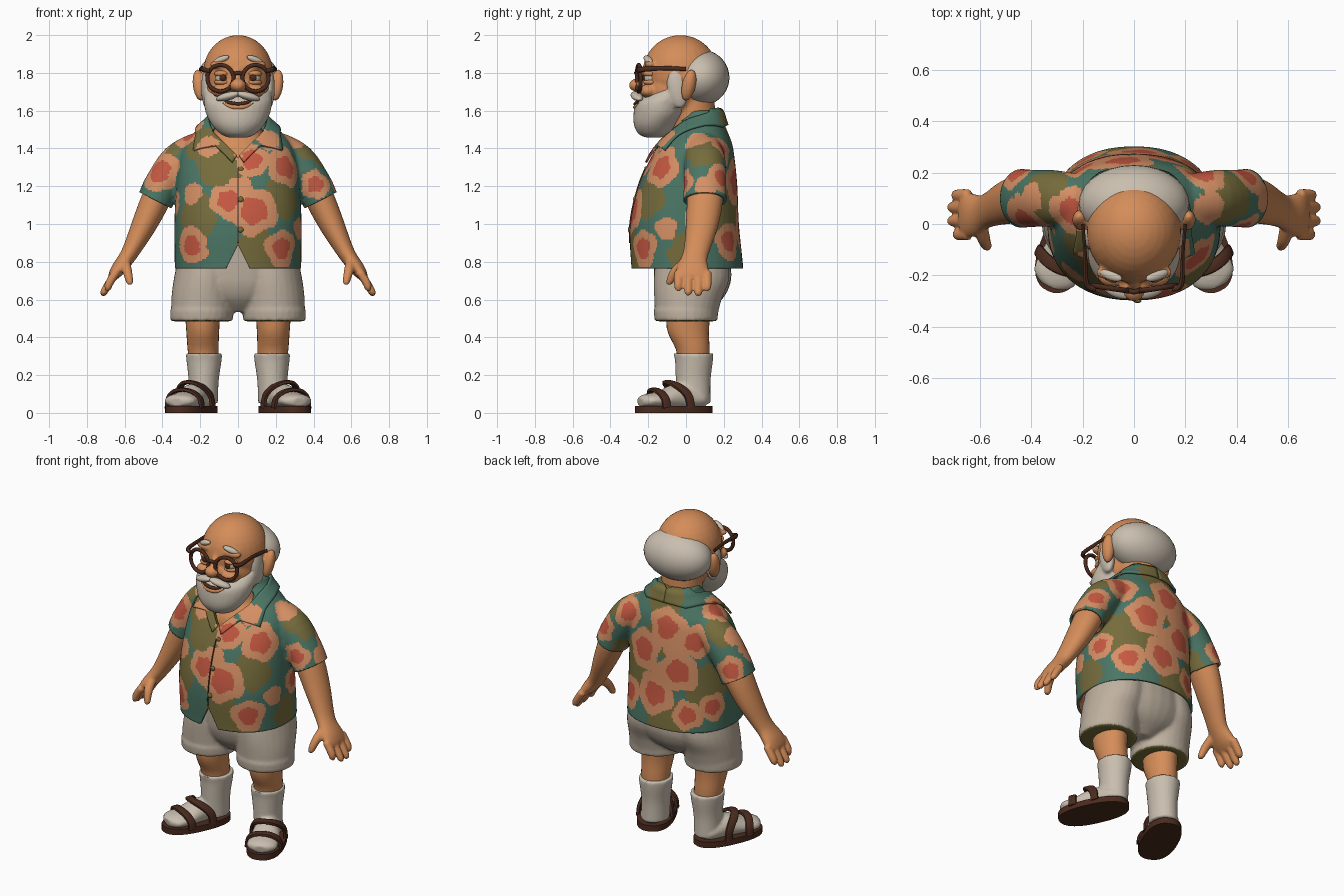
import bpy, bmesh, math
from mathutils import Vector, Matrix, Euler

if "Cube" in bpy.data.objects:
    bpy.data.objects.remove(bpy.data.objects["Cube"])


def material(name, *rgb):
    m = bpy.data.materials.new(name)
    m.use_nodes = True
    m.diffuse_color = (*rgb, 1)
    m.node_tree.nodes["Principled BSDF"].inputs["Base Color"].default_value = (*rgb, 1)
    return m


SKIN = material("skin", .66, .265, .1)
WHITE = material("white hair and socks", .59, .52, .43)
KHAKI = material("khaki shorts", .52, .44, .35)
BROWN = material("dark brown leather", .07, .024, .013)
TEAL = material("teal cloth", .07, .18, .13)
OLIVE = material("olive cloth", .18, .15, .045)
PEACH = material("peach petals", .67, .28, .13)
RED = material("red blossom", .57, .1, .055)


def finish(name, bm, *mats):
    bmesh.ops.recalc_face_normals(bm, faces=bm.faces)
    me = bpy.data.meshes.new(name)
    bm.to_mesh(me)
    bm.free()
    for m in mats:
        me.materials.append(m)
    me.shade_smooth()
    me.set_sharp_from_angle(angle=math.radians(45))
    ob = bpy.data.objects.new(name, me)
    bpy.context.scene.collection.objects.link(ob)
    return ob


def loft(name, rows, mat, ref=(0, 1, 0), sq=2, n=28, steps=4, level=False):
    """Smooth tube through rows of (x, y, z, half width, half depth along ref)."""
    pts = []
    for i in range(len(rows) - 1):
        p = [rows[max(i - 1, 0)], rows[i], rows[i + 1], rows[min(i + 2, len(rows) - 1)]]
        for k in range(steps):
            t = k / steps
            pts.append([.5 * (2 * b + (c - a) * t + (2 * a - 5 * b + 4 * c - d) * t * t
                              + (3 * b - a - 3 * c + d) * t ** 3) for a, b, c, d in zip(*p)])
    pts.append(list(rows[-1]))
    bm, rings = bmesh.new(), []
    for i, p in enumerate(pts):
        tan = Vector(pts[min(i + 1, len(pts) - 1)][:3]) - Vector(pts[max(i - 1, 0)][:3])
        tan = Vector((0, 0, 1)) if level else tan.normalized()
        side = Vector(ref) - tan * tan.dot(Vector(ref))
        side.normalize()
        other = side.cross(tan)
        ring = []
        for j in range(n):
            c, s = math.cos(2 * math.pi * j / n), math.sin(2 * math.pi * j / n)
            c, s = [math.copysign(abs(v) ** (2 / sq), v) for v in (c, s)]
            ring.append(bm.verts.new(Vector(p[:3]) + other * c * p[3] + side * s * p[4]))
        rings.append(ring)
    for r, q in zip(rings, rings[1:]):
        for j in range(n):
            bm.faces.new((r[j - 1], r[j], q[j], q[j - 1]))
    bm.faces.new(rings[0])
    bm.faces.new(rings[-1])
    return finish(name, bm, mat)


def ball(name, c, r, mat, rot=(0, 0, 0)):
    bm = bmesh.new()
    mx = Matrix.LocRotScale(Vector(c), Euler(rot), Vector(r))
    bmesh.ops.create_uvsphere(bm, u_segments=28, v_segments=18, radius=1, matrix=mx)
    return finish(name, bm, mat)


def bake(ob):
    dg = bpy.context.evaluated_depsgraph_get()
    me = bpy.data.meshes.new_from_object(ob.evaluated_get(dg))
    ob.modifiers.clear()
    ob.data = me


def fuse(name, parts, mat, voxel=.01, relax=4):
    """Melt overlapping solids into one smooth skin."""
    bm = bmesh.new()
    for p in parts:
        bm.from_mesh(p.data)
        bpy.data.objects.remove(p)
    ob = finish(name, bm, mat)
    r = ob.modifiers.new("skin", "REMESH")
    r.mode, r.voxel_size, r.use_smooth_shade = "VOXEL", voxel, True
    s = ob.modifiers.new("relax", "SMOOTH")
    s.factor, s.iterations = .5, relax
    bake(ob)
    ob.data.materials.clear()
    ob.data.materials.append(mat)
    ob.data.polygons.foreach_set("material_index", [0] * len(ob.data.polygons))
    ob.data.shade_smooth()
    return ob


SIDES = ((1, "left"), (-1, "right"))

# Head, ears, nose and neck
parts = [ball("skull", (0, -.03, 1.8), (.185, .2, .2), SKIN),
         ball("face", (0, -.07, 1.71), (.165, .165, .16), SKIN),
         ball("nose", (0, -.258, 1.735), (.042, .044, .036), SKIN),
         ball("nose_bridge", (0, -.225, 1.775), (.022, .035, .06), SKIN, (-.3, 0, 0)),
         loft("neck", [(0, .03, 1.22, .22, .17), (0, .03, 1.36, .2, .165), (0, .04, 1.43, .17, .14),
                       (0, .045, 1.5, .125, .115), (0, .03, 1.7, .12, .12)], SKIN, level=True)]
for s, side in SIDES:
    parts += [ball("ear", (s * .205, .015, 1.735), (.034, .038, .086), SKIN, (-.15, s * .2, s * .4)),
              ball("nostril", (s * .033, -.24, 1.727), (.024, .026, .022), SKIN),
              ball("cheek", (s * .085, -.2, 1.705), (.058, .046, .036), SKIN),
              ball("brow_ridge", (s * .08, -.19, 1.845), (.07, .03, .025), SKIN)]
fuse("head", parts, SKIN, .009)

# Hair, beard and moustache
ball("back_hair", (0, .08, 1.775), (.216, .15, .148), WHITE)
parts = [loft("chin", [(0, -.17, 1.458, .05, .04), (0, -.17, 1.475, .09, .08), (0, -.165, 1.52, .135, .11),
                       (0, -.14, 1.58, .168, .138), (0, -.12, 1.64, .18, .146), (0, -.09, 1.68, .18, .13),
                       (0, -.07, 1.71, .175, .1)], WHITE, level=True)]
for s, side in SIDES:
    parts.append(ball("sideburn", (s * .165, -.045, 1.72), (.03, .055, .11), WHITE, (.15, 0, 0)))
fuse("beard", parts, WHITE, .009)
for s, side in SIDES:
    ball(side + "_moustache", (s * .055, -.26, 1.676), (.066, .03, .021), WHITE, (0, s * .25, s * .25))
    ball(side + "_eyebrow", (s * .09, -.2, 1.87), (.048, .02, .017), WHITE, (0, s * .35, s * .35))
    ball(side + "_eye", (s * .083, -.188, 1.773), (.036, .036, .03), WHITE)
    ball(side + "_pupil", (s * .08, -.219, 1.775), (.018, .01, .019), BROWN)
    ball(side + "_upper_lid", (s * .083, -.188, 1.795), (.043, .038, .02), SKIN)
    ball(side + "_lower_lid", (s * .083, -.188, 1.75), (.043, .038, .018), SKIN)
for name, drop, r, mat in (("mouth", 0, .01, BROWN), ("lower_lip", .018, .012, SKIN)):
    loft(name, [(-.08, -.247, 1.658 - drop, .003, .005), (-.04, -.262, 1.641 - drop, r, r),
                (0, -.268, 1.636 - drop, r, r), (.04, -.262, 1.641 - drop, r, r),
                (.08, -.247, 1.658 - drop, .003, .005)], mat, n=12)

# Round spectacles
for s, side in SIDES:
    bpy.ops.mesh.primitive_torus_add(location=(s * .093, -.25, 1.772), rotation=(math.pi / 2, 0, s * .15),
                                     major_radius=.07, minor_radius=.011, major_segments=36, minor_segments=10)
    rim = bpy.context.object
    rim.name = side + "_spectacle_rim"
    rim.data.materials.append(BROWN)
    rim.data.shade_smooth()
    loft(side + "_spectacle_arm", [(s * .15, -.25, 1.81, .014, .011), (s * .185, -.235, 1.818, .014, .011),
         (s * .19, -.12, 1.825, .012, .007), (s * .2, .0, 1.82, .01, .007)], BROWN, ref=(1, 0, .01), n=10)
loft("spectacle_bridge", [(-.03, -.255, 1.79, .01, .01), (0, -.265, 1.8, .01, .01),
                          (.03, -.255, 1.79, .01, .01)], BROWN, n=10)

# Shirt cloth pattern: blossoms and leaf patches as (x, y, z, radius); small blossoms are plain peach
BLOSSOMS = [(-.42, 0, 1.28, .11), (.41, 0, 1.21, .08), (.27, -.15, 1.31, .11), (-.06, -.3, 1.13, .1),
            (.09, -.3, 1.08, .13), (-.23, -.2, .88, .1), (.21, -.2, .87, .1), (.07, -.2, 1.34, .095),
            (-.25, .05, 1.48, .09), (.34, .08, 1.02, .085), (-.34, .18, .92, .085), (-.34, -.05, 1.1, .065),
            (-.04, .3, 1.4, .12), (.13, .3, 1.22, .125), (-.14, .3, 1.14, .125), (.02, .3, .97, .125),
            (.25, .25, .92, .1), (-.23, .25, 1.33, .1), (.26, .25, 1.41, .1), (.45, .2, 1.25, .085),
            (-.45, .2, 1.2, .085), (-.2, .28, .87, .09), (.01, -.3, 1.2, .068), (-.25, -.2, 1.17, .06),
            (-.16, -.15, 1.42, .06), (.16, -.1, 1.44, .065), (.3, .05, 1.46, .068), (-.4, .1, 1.37, .06),
            (.46, .1, 1.18, .06), (-.1, .3, 1.27, .068), (0, .3, 1.1, .06), (.3, -.1, .98, .06)]
LEAVES = [(-.1, -.2, 1.33, .14), (.12, -.3, .83, .14), (-.2, -.2, 1.03, .12), (.25, -.2, 1.14, .11),
          (.28, .2, 1.08, .13), (-.3, .2, 1.05, .13), (.1, .3, 1.05, .11), (0, .2, 1.53, .12),
          (-.33, .1, 1.38, .12), (.36, .1, 1.38, .12), (-.08, .3, .82, .13), (.34, 0, .85, .1),
          (-.2, -.1, 1.43, .1), (.03, .3, 1.3, .1)]


def snap(spots, centres):
    return [(min(centres, key=lambda c: (c - Vector(p[:3])).length), p[3]) for p in spots]


def paint(ob, blossoms, leaves):
    for m in (TEAL, OLIVE, PEACH, RED):
        ob.data.materials.append(m)
    for f in ob.data.polygons:
        f.material_index = 0
        for spots, bands in ((leaves, ((1, 1),)), (blossoms, ((1, 2), (.56, 3)))):
            for i, (c, r) in enumerate(spots):
                d = f.center - c
                a = math.atan2(d.z, d.x + d.y * .7)
                wave = 1 + .07 * math.sin(5 * a + i) + .06 * math.sin(3 * a + 2 * i)
                for size, index in bands:
                    if d.length < r * wave * size and (index < 3 or r > .07):
                        f.material_index = max(f.material_index, index)


# Shirt body and sleeves
parts = [loft("torso", [(0, .005, .70, .335, .297), (0, .005, .78, .335, .297), (0, -.008, 1, .337, .288),
                        (0, .01, 1.2, .327, .262), (0, .035, 1.35, .31, .222), (0, .055, 1.43, .28, .188),
                        (0, .07, 1.5, .215, .145), (0, .08, 1.56, .15, .115), (0, .085, 1.6, .13, .1)],
              TEAL, sq=2.25, n=48, level=True)]
for s, side in SIDES:
    parts.append(loft("sleeve", [(s * .2, .09, 1.39, .1, .1), (s * .31, .1, 1.325, .105, .11),
                                 (s * .4, .1, 1.2, .1, .112), (s * .435, .1, 1.13, .096, .115),
                                 (s * .475, .1, 1.05, .093, .115)], TEAL))
shirt = fuse("shirt", parts, TEAL, .0105, 5)
shirt.data.materials.clear()
bm = bmesh.new()
bm.from_mesh(shirt.data)


def slice_faces(faces, co, no, clear=False):
    geom = list({e for f in faces for e in (*f.verts, *f.edges)}) + faces
    bmesh.ops.bisect_plane(bm, geom=geom, dist=.0001, plane_co=co, plane_no=no, clear_outer=clear)


slice_faces(bm.faces[:], (0, 0, .765), (0, 0, -1), True)
for s, side in SIDES:
    slice_faces([f for f in bm.faces if all(s * v.co.x > .352 and v.co.z < 1.25 for v in f.verts)],
                (s * .437, .1, 1.125), (s * .45, 0, -.89), True)
# Open neck above and split hem below
for apex, up, slope in ((1.35, 1, 1.0), (.89, -1, .5)):
    for s, side in SIDES:
        near = [f for f in bm.faces if f.calc_center_median().y < 0 and up * (f.calc_center_median().z - apex) > -.03]
        slice_faces(near, (0, 0, apex), (s, 0, -up * slope))
    gap = []
    for f in bm.faces:
        c = f.calc_center_median()
        if c.y < -.02 and abs(c.x) < min(up * (c.z - apex) * slope, .13):
            gap.append(f)
    bmesh.ops.delete(bm, geom=gap, context="FACES")
bm.to_mesh(shirt.data)
bm.free()
centres = [f.center.copy() for f in shirt.data.polygons]
blossoms, leaves = snap(BLOSSOMS, centres), snap(LEAVES, centres)
paint(shirt, blossoms, leaves)
shirt.data.shade_smooth()


def cloth(name, rows, gap, thick, cuts, *mats):
    """Strip of cloth laid over the shirt."""
    bm = bmesh.new()
    v = [[bm.verts.new(p) for p in row] for row in rows]
    for a, b in zip(v, v[1:]):
        bm.faces.new((a[0], a[1], b[1], b[0]))
    bmesh.ops.subdivide_edges(bm, edges=bm.edges[:], cuts=cuts, use_grid_fill=True)
    ob = finish(name, bm, *mats)
    w = ob.modifiers.new("wrap", "SHRINKWRAP")
    w.target, w.wrap_mode, w.offset = shirt, "ABOVE_SURFACE", gap
    bake(ob)
    t = ob.modifiers.new("thickness", "SOLIDIFY")
    t.thickness, t.offset = thick, 0
    return ob


# Collar, front edge and buttons
for s, side in SIDES:
    collar = cloth(side + "_collar", [
        ((0, .18, 1.59), (0, .24, 1.53)), ((s * .09, .15, 1.59), (s * .14, .21, 1.52)),
        ((s * .14, .07, 1.56), (s * .2, .07, 1.5)), ((s * .135, -.03, 1.5), (s * .21, -.03, 1.455)),
        ((s * .11, -.1, 1.46), (s * .225, -.1, 1.38)), ((s * .06, -.14, 1.41), (s * .12, -.15, 1.415)),
        ((s * .005, -.18, 1.355), (s * .03, -.2, 1.32))], .012, .012, 5)
    paint(collar, blossoms, leaves)
cloth("front_edge", [((-.003, -.32, z), (.003, -.32, z)) for z in (1.34, 1.2, 1.05, .9)], .002, .006, 6, BROWN)
for i, (z, y) in enumerate(((1.29, -.213), (1.13, -.272), (.97, -.3))):
    ball("button_%d" % (i + 1), (.014, y, z), (.015, .008, .015), OLIVE)
t = shirt.modifiers.new("thickness", "SOLIDIFY")
t.thickness, t.offset = .014, -1

# Shorts
parts = [loft("seat", [(0, .02, .535, .07, .09), (0, .03, .6, .22, .16), (0, .035, .67, .3, .195),
                       (0, .035, .75, .315, .205), (0, .02, .95, .3, .2)], KHAKI, level=True)]
for s, side in SIDES:
    parts += [loft("leg", [(s * .192, .0, .485, .16, .16), (s * .188, .01, .6, .165, .178),
                           (s * .175, .03, .72, .163, .2), (s * .15, .03, .9, .15, .18)], KHAKI, level=True),
              loft("cuff", [(s * .193, .0, .485, .167, .166), (s * .192, .0, .545, .167, .172)], KHAKI, level=True)]
shorts = fuse("shorts", parts, KHAKI, .011, 2)
shorts.data.materials.append(OLIVE)
for f in shorts.data.polygons:
    if f.normal.z < -.8 and f.center.z < .5:
        f.material_index = 1

for s, side in SIDES:
    # Arm and hand
    parts = [loft("arm", [(s * .38, .1, 1.25, .07, .09), (s * .435, .1, 1.13, .077, .095),
                          (s * .495, .085, 1, .067, .086), (s * .555, .06, .88, .05, .07),
                          (s * .59, .045, .82, .043, .068), (s * .635, .035, .76, .038, .086),
                          (s * .665, .035, .72, .025, .085), (s * .675, .035, .705, .01, .06)], SKIN)]
    for y, tip, z in ((-.04, .69, .66), (.012, .712, .638), (.065, .712, .635), (.112, .697, .66)):
        parts.append(loft("finger", [(s * .645, y, .745, .022, .024), (s * .68, y, .69, .022, .024),
                                     (s * tip, y, z, .018, .02), (s * (tip + .01), y, z - .014, .006, .008)], SKIN))
    parts.append(loft("thumb", [(s * .6, .0, .8, .028, .03), (s * .585, -.06, .745, .025, .025),
                                (s * .572, -.088, .69, .018, .018), (s * .57, -.09, .678, .006, .006)],
                      SKIN, ref=(1, 0, 0)))
    fuse(side + "_arm", parts, SKIN, .0075, 3)

    # Bare knee, sock and sandal
    loft(side + "_knee", [(s * .187, .02, .62, .1, .12), (s * .187, .01, .45, .088, .112),
                          (s * .185, .035, .34, .082, .09), (s * .182, .04, .28, .078, .085)], SKIN, level=True)

    def spot(along, across, z):
        a = math.radians(24)
        return (s * (.247 + along * math.sin(a) + across * math.cos(a)),
                -.065 - along * math.cos(a) + across * math.sin(a), z)

    toe_way = (s * math.sin(math.radians(24)), -math.cos(math.radians(24)), 0)
    parts = [loft("shin", [(s * .18, .04, .315, .097, .106), (s * .18, .042, .27, .092, .1),
                           (s * .182, .038, .17, .08, .092), (s * .185, .04, .05, .078, .09)], WHITE, level=True),
             loft("foot", [(*spot(-.18, 0, .07), .03, .03), (*spot(-.15, 0, .07), .07, .045),
                           (*spot(-.03, 0, .085), .075, .07), (*spot(.08, 0, .068), .088, .047),
                           (*spot(.16, 0, .063), .085, .036), (*spot(.195, 0, .058), .04, .025)],
                  WHITE, ref=(0, 0, 1))]
    fuse(side + "_sock", parts, WHITE, .009, 3)
    loft(side + "_sole", [(*spot(0, 0, z), .107, .215) for z in (0, .018, .037)], BROWN,
         ref=toe_way, sq=2.4, n=40, level=True)
    # Straps arch over the foot and sweep back to the sole
    for name, along, sweep, height in (("toe", .115, .03, .098), ("instep", .035, .09, .138)):
        path = []
        for k in range(11):
            a = math.pi * k / 10
            path.append((*spot(along - sweep * math.cos(a) ** 2, .1 * math.cos(a),
                               .025 + height * math.sin(a) ** .75), .011, .024))
        loft("%s_%s_strap" % (side, name), path, BROWN, ref=toe_way, sq=3, n=12)
